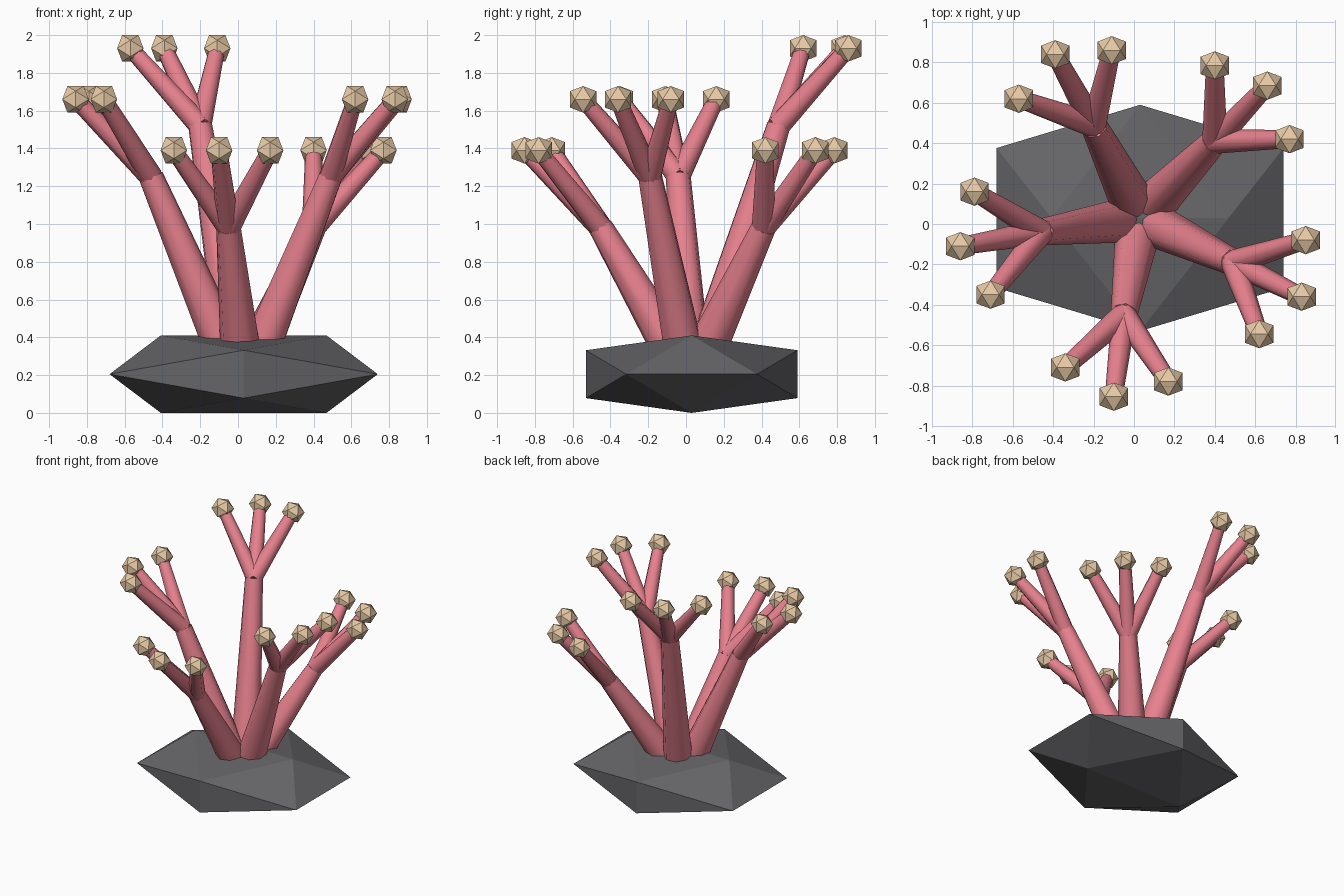
import bpy, bmesh, math
from mathutils import Vector, Matrix

if "Cube" in bpy.data.objects:
    bpy.data.objects.remove(bpy.data.objects["Cube"])

PHI = (1 + math.sqrt(5)) / 2


def material(name, rgb):
    m = bpy.data.materials.new(name)
    m.diffuse_color = (*rgb, 1)
    m.use_nodes = True
    m.node_tree.nodes["Principled BSDF"].inputs["Base Color"].default_value = m.diffuse_color
    return m


def finish(bm, name, mat):
    mesh = bpy.data.meshes.new(name)
    bmesh.ops.recalc_face_normals(bm, faces=bm.faces[:])
    bm.to_mesh(mesh)
    bm.free()
    mesh.materials.append(mat)
    obj = bpy.data.objects.new(name, mesh)
    bpy.context.collection.objects.link(obj)
    return obj


def icosahedron(name, centre, half, mat):
    # half = half extents; an edge of the solid runs along x on top
    bm = bmesh.new()
    k = 1 / PHI
    for a in (-1, 1):
        for b in (-1, 1):
            for p in ((a * k, 0, b), (a, b * k, 0), (0, a, b * k)):
                bm.verts.new([c + h * v for c, h, v in zip(centre, half, p)])
    bmesh.ops.convex_hull(bm, input=bm.verts[:])
    return finish(bm, name, mat)


def limb(name, start, end, r1, r2, mat):
    d = end - start
    bm = bmesh.new()
    place = Matrix.Translation((start + end) / 2) @ d.to_track_quat('Z', 'Y').to_matrix().to_4x4()
    bmesh.ops.create_cone(bm, cap_ends=True, segments=8, radius1=r1, radius2=r2,
                          depth=d.length, matrix=place)
    obj = finish(bm, name, mat)
    bpy.ops.object.select_all(action='DESELECT')
    obj.select_set(True)
    bpy.context.view_layer.objects.active = obj
    bpy.ops.object.shade_smooth_by_angle(angle=math.radians(50))
    return obj


rock_mat = material("rock_grey", (0.13, 0.13, 0.14))
coral_mat = material("coral_pink", (0.80, 0.22, 0.27))
tip_mat = material("tip_sand", (0.80, 0.59, 0.38))

# Rock base
icosahedron("rock_base", (0.03, 0.03, 0.205), (0.71, 0.56, 0.205), rock_mat)

# Each coral arm: fork point, tip height, tip positions
arms = [
    ((0.40, 0.41, 0.98), 1.39, ((0.40, 0.785), (0.66, 0.685), (0.77, 0.42))),
    ((-0.20, 0.49, 1.52), 1.93, ((-0.57, 0.62), (-0.39, 0.84), (-0.11, 0.86))),
    ((-0.46, -0.04, 1.25), 1.66, ((-0.79, 0.16), (-0.86, -0.11), (-0.71, -0.35))),
    ((-0.05, -0.45, 0.98), 1.39, ((-0.34, -0.71), (-0.10, -0.855), (0.17, -0.78))),
    ((0.49, -0.19, 1.25), 1.66, ((0.85, -0.08), (0.83, -0.36), (0.62, -0.545))),
]
for i, (fork, tip_z, tips) in enumerate(arms, 1):
    fork = Vector(fork)
    out = Vector((fork.x - 0.03, fork.y - 0.03, 0)).normalized()
    root = Vector((0.03, 0.03, 0.30)) + out * 0.085
    limb(f"main_branch_{i}", root, fork, 0.11, 0.066, coral_mat)
    for j, (x, y) in enumerate(tips, 1):
        end = Vector((x, y, tip_z))
        limb(f"side_branch_{i}_{j}", fork, end, 0.062, 0.044, coral_mat)
        icosahedron(f"branch_tip_{i}_{j}", end, (0.07, 0.07, 0.07), tip_mat)
